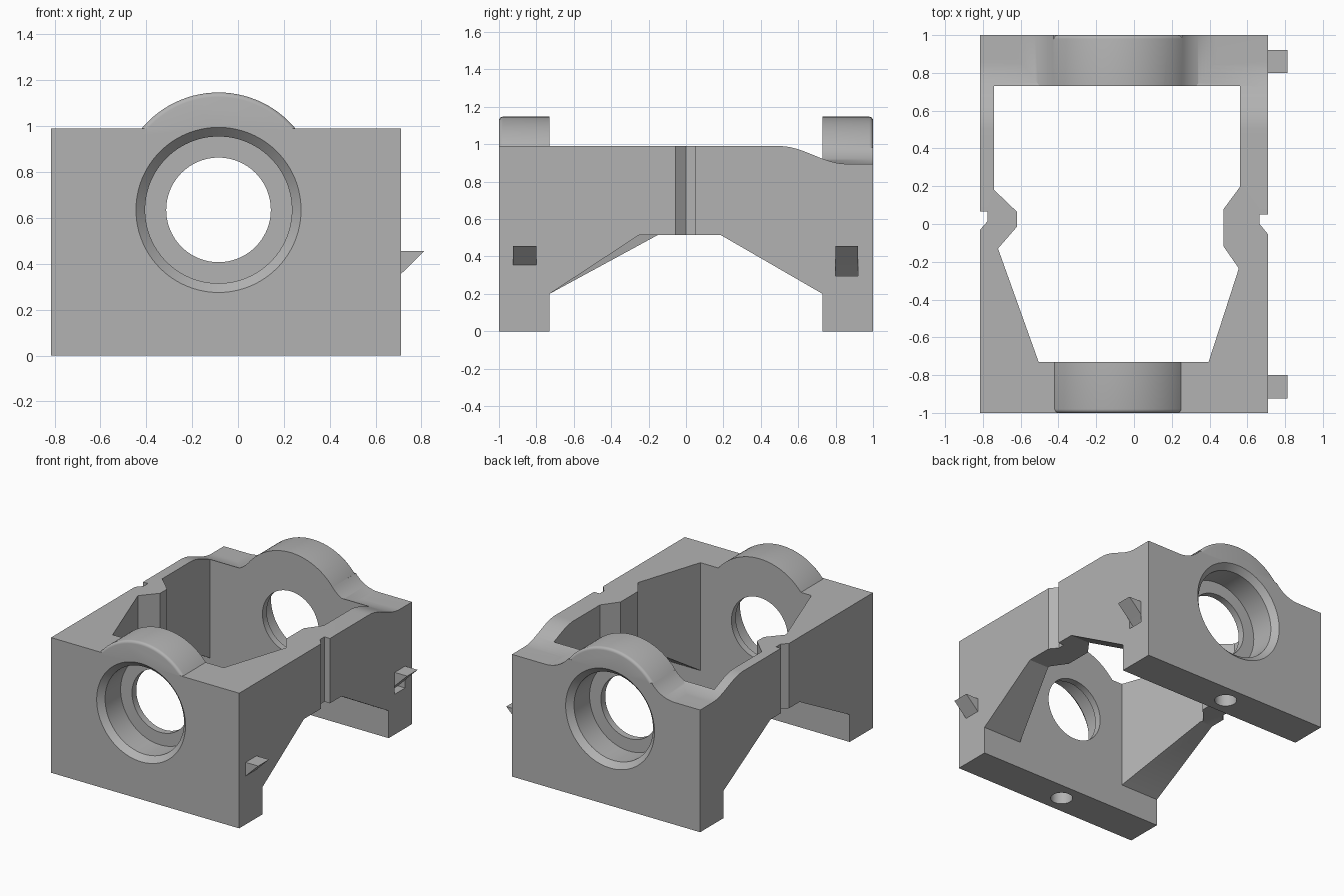
import bpy, bmesh, math
from mathutils import Vector

if "Cube" in bpy.data.objects:
    bpy.data.objects.remove(bpy.data.objects["Cube"], do_unlink=True)

CX = -0.085            # bore axis, x
BORE_Z = 0.635         # bore axis, z
BOSS_Z, BOSS_R = 0.711, 0.436
LEFT, RIGHT = -0.815, 0.71
TOP, LOW_TOP = 0.99, 0.895
WALL = 0.73            # inner face of both end walls

grey = bpy.data.materials.new("plain grey")
grey.use_nodes = True
grey.diffuse_color = (0.45, 0.45, 0.45, 1)
grey.node_tree.nodes["Principled BSDF"].inputs["Base Color"].default_value = (0.45, 0.45, 0.45, 1)


def finish(bm, name):
    bmesh.ops.recalc_face_normals(bm, faces=bm.faces)
    mesh = bpy.data.meshes.new(name)
    bm.to_mesh(mesh)
    bm.free()
    mesh.materials.append(grey)
    obj = bpy.data.objects.new(name, mesh)
    bpy.context.collection.objects.link(obj)
    return obj


def prism(name, profile, axis, start, end):
    """Extrude a flat outline along one axis (0=x, 1=y, 2=z)."""
    bm = bmesh.new()
    verts = []
    for a, b in profile:
        co = [a, b]
        co.insert(axis, start)
        verts.append(bm.verts.new(co))
    face = bm.faces.new(verts)
    moved = bmesh.ops.extrude_face_region(bm, geom=[face])["geom"]
    shift = Vector((0, 0, 0))
    shift[axis] = end - start
    bmesh.ops.translate(bm, vec=shift, verts=[g for g in moved if isinstance(g, bmesh.types.BMVert)])
    return finish(bm, name)


def lathe(name, profile, z, sides=96):
    """Turn (y, radius) points round a y axis at CX, z."""
    bm = bmesh.new()
    rings = []
    for y, r in profile:
        angles = [2 * math.pi * i / sides for i in range(sides)]
        rings.append([bm.verts.new((CX + r * math.cos(a), y, z + r * math.sin(a))) for a in angles])
    for one, two in zip(rings, rings[1:]):
        for i in range(sides):
            j = (i + 1) % sides
            bm.faces.new((one[i], one[j], two[j], two[i]))
    bm.faces.new(rings[0])
    bm.faces.new(rings[-1])
    return finish(bm, name)


def combine(target, tool, operation):
    mod = target.modifiers.new(operation.lower(), "BOOLEAN")
    mod.operation = operation
    mod.solver = "EXACT"
    mod.object = tool
    bpy.context.view_layer.objects.active = target
    bpy.ops.object.modifier_apply(modifier=mod.name)
    bpy.data.objects.remove(tool, do_unlink=True)


# Body block, with a smooth step down at the rear of the top
step = []
for i in range(17):
    t = i / 16
    step.append((0.5 + 0.36 * t, LOW_TOP + (TOP - LOW_TOP) * (1 + math.cos(math.pi * t)) / 2))
outline = [(-1, 0), (1, 0), (1, LOW_TOP)] + step[::-1] + [(-1, TOP)]
body = prism("bearing_housing", outline, 0, LEFT, RIGHT)

# Round bosses on both end walls, outer rim softened
rim = 0.02
for side in (-1, 1):
    profile = [(side * WALL, BOSS_R)]
    for i in range(5):
        a = math.pi / 2 * i / 4
        profile.append((side * (1 - rim + rim * math.sin(a)), BOSS_R - rim + rim * math.cos(a)))
    combine(body, lathe("boss", profile, BOSS_Z), "UNION")

# Fillets blending the rear boss into the lowered top
reach, radius = 0.525, 0.237
centre_z = LOW_TOP + radius
a_end = math.atan2(BOSS_Z - centre_z, -reach) % (2 * math.pi)
arc = []
for i in range(13):
    a = 1.5 * math.pi + (a_end - 1.5 * math.pi) * i / 12
    arc.append((reach + radius * math.cos(a), centre_z + radius * math.sin(a)))
blend = [(CX + x, z) for x, z in arc] + [(CX - x, z) for x, z in arc[::-1]]
blend += [(CX - reach, 0.8), (CX + reach, 0.8)]
combine(body, prism("boss_fillet", blend, 1, WALL, 1), "UNION")

# Open centre
cavity = [(-0.74, WALL), (0.56, WALL), (0.56, 0.195), (0.475, 0.08), (0.475, -0.12),
          (0.555, -0.235), (0.395, -WALL), (-0.505, -WALL), (-0.72, -0.13),
          (-0.62, -0.015), (-0.62, 0.065), (-0.74, 0.18)]
combine(body, prism("cavity", cavity, 2, -1, 2), "DIFFERENCE")

# Sloping undercuts below the side walls
for x0, x1, y_front in ((0.2, 1, -0.25), (-1, -0.2, -0.15)):
    cut = [(-WALL, -0.5), (WALL, -0.5), (WALL, 0.2), (0.185, 0.515), (y_front, 0.515), (-WALL, 0.2)]
    combine(body, prism("undercut", cut, 0, x0, x1), "DIFFERENCE")

# Vertical notches on the outer sides
left_notch = [(-0.9, 0.065), (-0.775, 0.065), (-0.775, 0.015), (LEFT, -0.03), (-0.9, -0.03)]
right_notch = [(0.8, 0.05), (0.665, 0.05), (0.665, 0), (RIGHT, -0.055), (0.8, -0.055)]
for notch in (left_notch, right_notch):
    combine(body, prism("notch", notch, 2, -1, 2), "DIFFERENCE")

# Through bore with chamfered counterbores at both ends
half = [(-1.02, 0.38), (-0.96, 0.32), (-0.78, 0.32), (-0.78, 0.228)]
bore = half + [(-y, r) for y, r in half[::-1]]
combine(body, lathe("bore", bore, BORE_Z), "DIFFERENCE")

# Blind screw holes under the feet
for y in (-0.865, 0.865):
    circle = [(CX + 0.075 * math.cos(i * math.pi / 16), y + 0.075 * math.sin(i * math.pi / 16)) for i in range(32)]
    combine(body, prism("screw_hole", circle, 2, -0.2, 0.2), "DIFFERENCE")

# Pocket under the rear catch
pocket = [(RIGHT, 0.355), (0.65, 0.295), (0.8, 0.295), (0.8, 0.355)]
combine(body, prism("catch_pocket", pocket, 1, 0.8, 0.92), "DIFFERENCE")

# Wedge catches on the left side
wedge = [(RIGHT, 0.455), (0.812, 0.455), (RIGHT, 0.355)]
catches = [prism("front_catch", wedge, 1, -0.925, -0.8), prism("rear_catch", wedge, 1, 0.8, 0.92)]

bpy.ops.object.select_all(action="DESELECT")
for obj in [body] + catches:
    obj.select_set(True)
bpy.context.view_layer.objects.active = body
bpy.ops.object.shade_smooth_by_angle(angle=math.radians(30))
